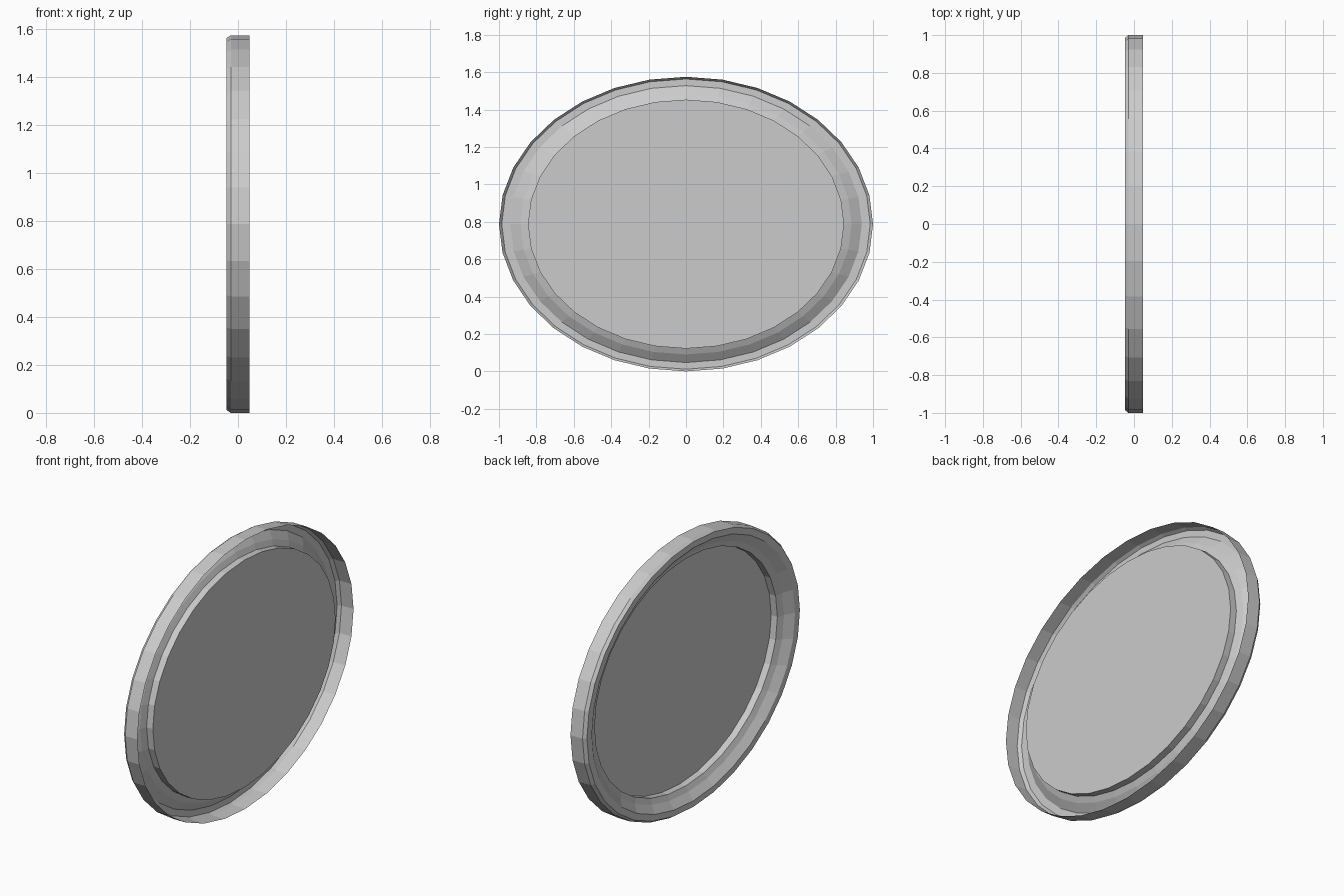
import bpy, bmesh
from math import sin, cos, tau

if "Cube" in bpy.data.objects:
    bpy.data.objects.remove(bpy.data.objects["Cube"])

SIDES = 32
HALF_Y, HALF_Z = 1.0, 0.7875


def ring(bm, x, r):
    """Elliptical loop of vertices facing along x."""
    return [bm.verts.new((x, r * HALF_Y * cos(tau * i / SIDES),
                          HALF_Z + r * HALF_Z * sin(tau * i / SIDES)))
            for i in range(SIDES)]


def finish(bm, name):
    mesh = bpy.data.meshes.new(name)
    bm.to_mesh(mesh)
    bm.free()
    obj = bpy.data.objects.new(name, mesh)
    bpy.context.collection.objects.link(obj)
    return obj


# Frame: open-backed moulded shell, (x, relative radius) from back edge inward
profile = [(0.048, 1.0), (-0.03, 1.0), (-0.048, 0.985), (-0.048, 0.94),
           (-0.015, 0.885), (0.0, 0.845), (0.04, 0.845)]
bm = bmesh.new()
loops = [ring(bm, x, r) for x, r in profile]
for a, b in zip(loops, loops[1:]):
    for i in range(SIDES):
        j = (i + 1) % SIDES
        bm.faces.new((a[i], a[j], b[j], b[i]))
finish(bm, "oval_frame")

# Flat oval panel at the back of the recess, facing -x
bm = bmesh.new()
bm.faces.new(list(reversed(ring(bm, 0.04, 0.845))))
finish(bm, "mirror_panel")
